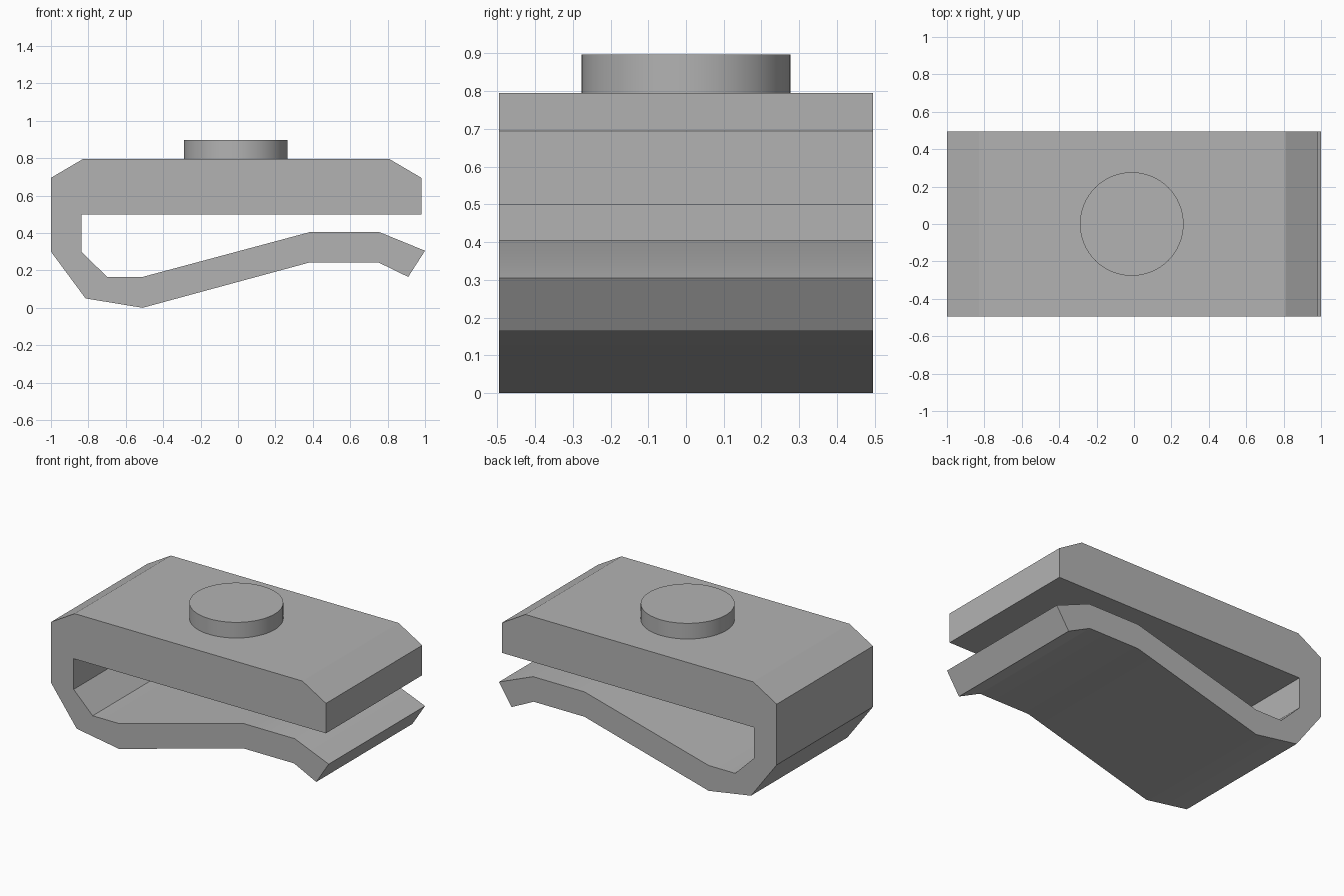
import bpy, bmesh, math

cube = bpy.data.objects.get("Cube")
if cube:
    bpy.data.objects.remove(cube, do_unlink=True)

metal = bpy.data.materials.new("plain_grey")
metal.use_nodes = True
grey = (0.45, 0.45, 0.45, 1)
metal.diffuse_color = grey
metal.node_tree.nodes["Principled BSDF"].inputs["Base Color"].default_value = grey


def finish(name, bm):
    """Turn a bmesh into a shaded object."""
    bmesh.ops.recalc_face_normals(bm, faces=bm.faces)
    mesh = bpy.data.meshes.new(name)
    bm.to_mesh(mesh)
    bm.free()
    mesh.materials.append(metal)
    obj = bpy.data.objects.new(name, mesh)
    bpy.context.collection.objects.link(obj)
    bpy.ops.object.select_all(action='DESELECT')
    obj.select_set(True)
    bpy.context.view_layer.objects.active = obj
    bpy.ops.object.shade_smooth_by_angle(angle=math.radians(25))
    return obj


# Folded clip: one side profile extruded across the width
HALF_WIDTH = 0.495
outer = [(0.91, 0.165), (0.75, 0.243), (0.385, 0.243), (-0.51, 0.0),
         (-0.815, 0.05), (-1, 0.3), (-1, 0.695), (-0.83, 0.795),
         (0.81, 0.795), (0.98, 0.695), (0.98, 0.5)]
inner = [(-0.837, 0.5), (-0.837, 0.3), (-0.7, 0.165), (-0.51, 0.165),
         (0.385, 0.405), (0.755, 0.405), (1, 0.305)]

bm = bmesh.new()
side = bm.faces.new([bm.verts.new((x, -HALF_WIDTH, z)) for x, z in outer + inner])
swept = bmesh.ops.extrude_face_region(bm, geom=[side], use_keep_orig=True)["geom"]
bmesh.ops.translate(bm, vec=(0, 2 * HALF_WIDTH, 0),
                    verts=[v for v in swept if isinstance(v, bmesh.types.BMVert)])
finish("clip_body", bm)

# Round button on the top plate
BASE, TOP = 0.79, 0.897
bm = bmesh.new()
bmesh.ops.create_cone(bm, cap_ends=True, segments=64, radius1=0.277, radius2=0.277,
                      depth=TOP - BASE)
button = finish("top_button", bm)
button.location = (-0.012, 0, (TOP + BASE) / 2)
